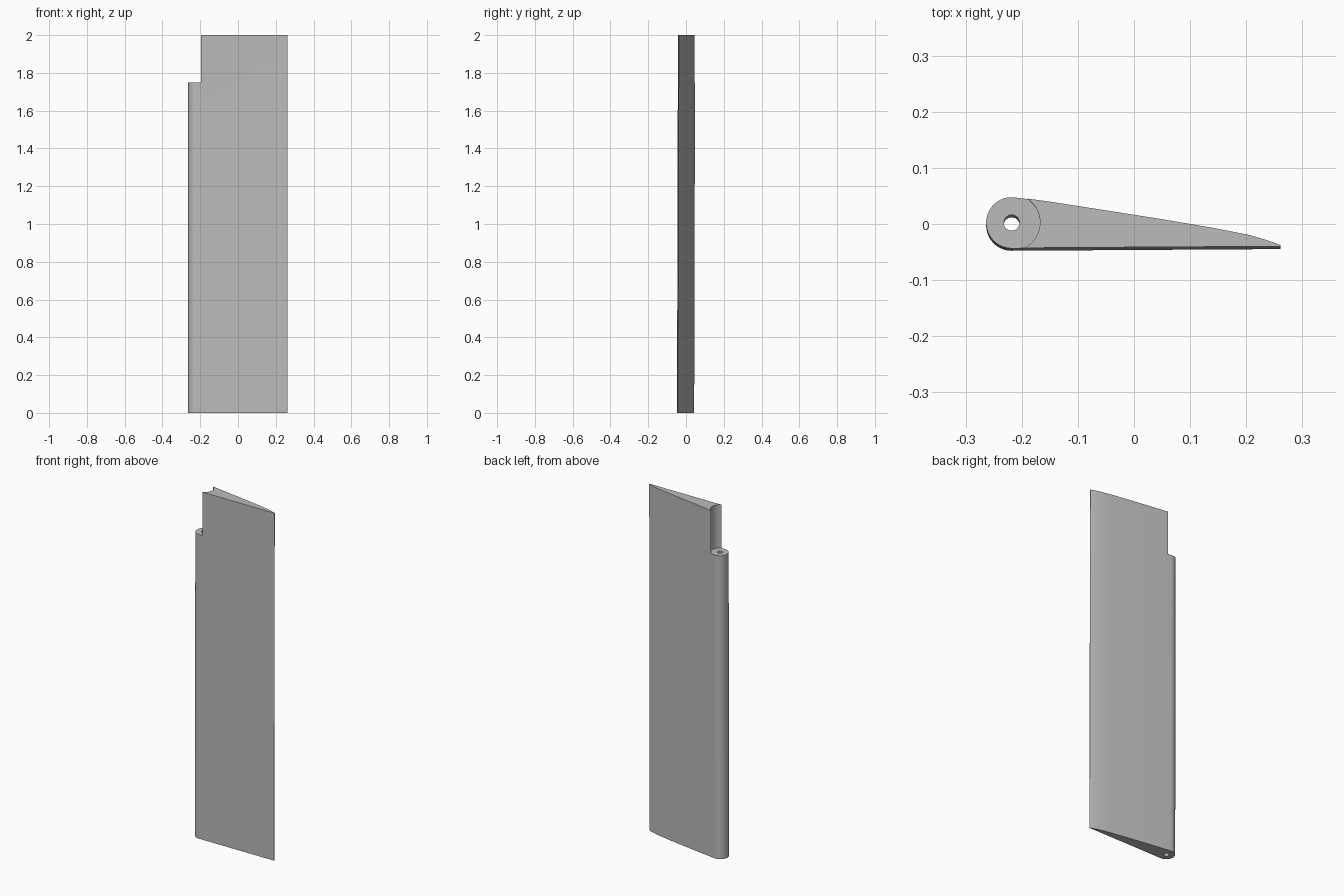
import bpy, bmesh, math

if "Cube" in bpy.data.objects:
    bpy.data.objects.remove(bpy.data.objects["Cube"])

HEIGHT = 2.0
KNUCKLE_TOP = 1.75
CX, R = -0.218, 0.0455          # hinge barrel centre and radius


def lean(z):
    """Slight lean of the whole leaf towards the back as it rises."""
    return 0.0025 * (z - 0.875)


def prism(name, profile, z0, z1):
    bm = bmesh.new()
    rings = [[bm.verts.new((x, y + lean(z), z)) for x, y in profile] for z in (z0, z1)]
    n = len(profile)
    for i in range(n):
        j = (i + 1) % n
        bm.faces.new((rings[0][i], rings[0][j], rings[1][j], rings[1][i]))
    bm.faces.new(rings[0][::-1])
    bm.faces.new(rings[1])
    bmesh.ops.recalc_face_normals(bm, faces=bm.faces)
    me = bpy.data.meshes.new(name)
    bm.to_mesh(me)
    bm.free()
    ob = bpy.data.objects.new(name, me)
    bpy.context.collection.objects.link(ob)
    return ob


def arc(r, a0, a1, n):
    return [(CX + r * math.cos(math.radians(a0 + (a1 - a0) * i / n)),
             r * math.sin(math.radians(a0 + (a1 - a0) * i / n))) for i in range(n + 1)]


# Leaf: round barrel edge, flat front, gently curved back tapering to a thin edge
back = [(0.261, -0.0425), (0.261, -0.0405), (0.25, -0.036), (0.235, -0.031),
        (0.206, -0.0225), (0.14, -0.0095), (0.0455, 0.0065), (-0.095, 0.0285),
        (-0.16, 0.0385)]
leaf = prism("hinge_leaf", back + arc(R, 81, 270, 48), 0, HEIGHT)

# Cutters: pin hole along the barrel and clearance for the mating knuckle
cutters = [prism("pin_hole_cutter", arc(0.014, 0, 352.5, 47), -0.1, HEIGHT + 0.1),
           prism("knuckle_cutter", arc(0.0505, 0, 355, 71), KNUCKLE_TOP, HEIGHT + 0.1)]
for c in cutters:
    c.hide_render = True
    m = leaf.modifiers.new(c.name, 'BOOLEAN')
    m.operation = 'DIFFERENCE'
    m.solver = 'EXACT'
    m.object = c

# Apply the cuts, then smooth the rounded surfaces
bpy.ops.object.select_all(action='DESELECT')
leaf.select_set(True)
bpy.context.view_layer.objects.active = leaf
for m in list(leaf.modifiers):
    bpy.ops.object.modifier_apply(modifier=m.name)
for c in cutters:
    bpy.data.objects.remove(c)
bpy.ops.object.shade_smooth_by_angle(angle=math.radians(30))

# Plain grey finish
grey = bpy.data.materials.new("light_grey")
grey.diffuse_color = (0.5, 0.5, 0.5, 1)
grey.use_nodes = True
grey.node_tree.nodes["Principled BSDF"].inputs["Base Color"].default_value = grey.diffuse_color
leaf.data.materials.clear()
leaf.data.materials.append(grey)
for p in leaf.data.polygons:
    p.material_index = 0
